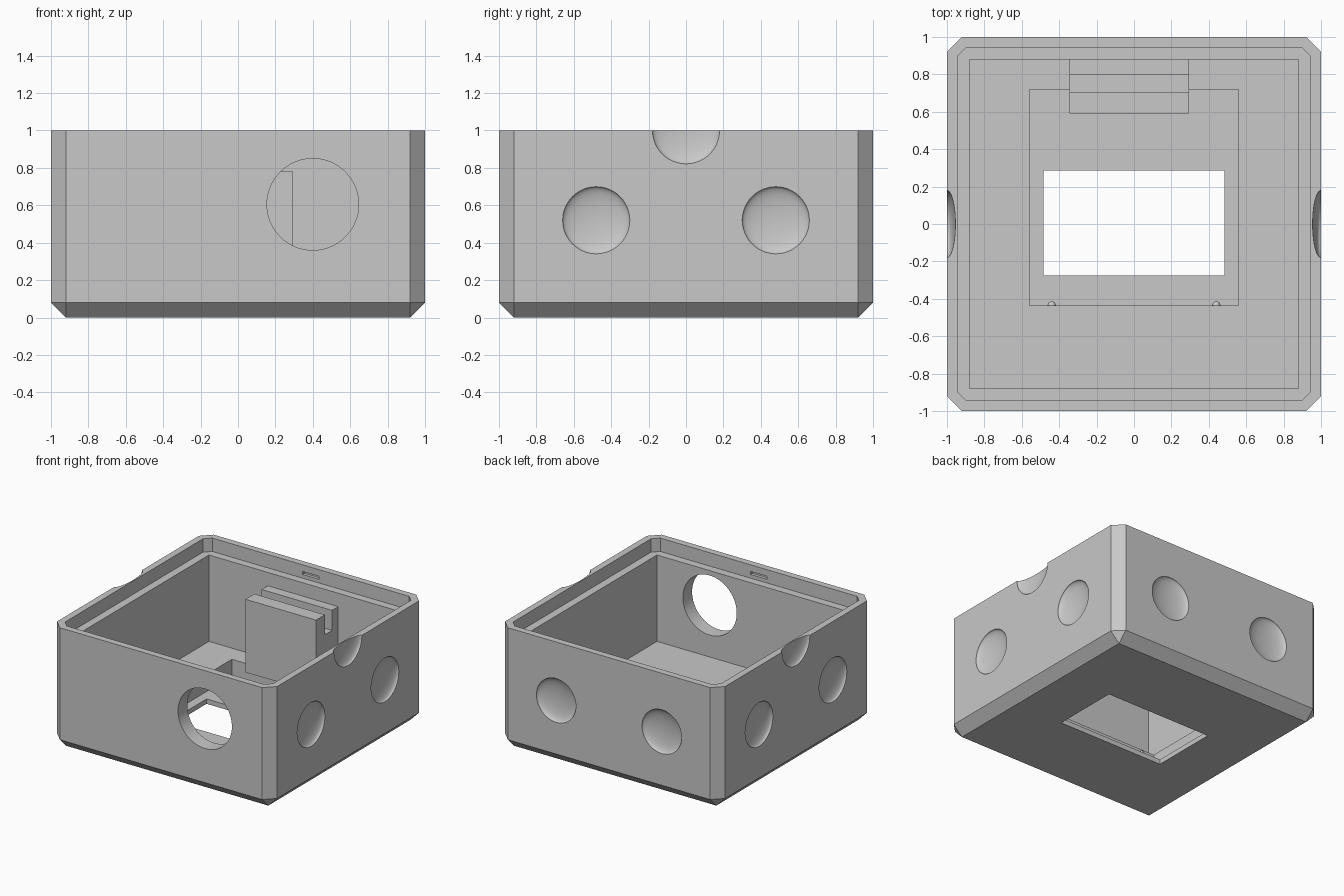
import bpy, bmesh, math
from mathutils import Matrix, Vector

cube = bpy.data.objects.get("Cube")
if cube:
    bpy.data.objects.remove(cube, do_unlink=True)

grey = bpy.data.materials.new("plain grey")
grey.use_nodes = True
grey.diffuse_color = (0.58, 0.58, 0.58, 1)
grey.node_tree.nodes["Principled BSDF"].inputs["Base Color"].default_value = grey.diffuse_color


def make(name, bm):
    bmesh.ops.recalc_face_normals(bm, faces=bm.faces)
    mesh = bpy.data.meshes.new(name)
    bm.to_mesh(mesh)
    bm.free()
    ob = bpy.data.objects.new(name, mesh)
    bpy.context.collection.objects.link(ob)
    return ob


def octagon(half, chamfer, z):
    a, b = half, half - chamfer
    return [(sx * p, sy * q, z) for sx in (-1, 1) for sy in (-1, 1) for p, q in ((a, b), (b, a))]


def hull(name, points):
    bm = bmesh.new()
    for p in points:
        bm.verts.new(p)
    bmesh.ops.convex_hull(bm, input=bm.verts)
    bmesh.ops.dissolve_limit(bm, angle_limit=0.01, verts=bm.verts, edges=bm.edges)
    return make(name, bm)


def box(name, x, y, z):
    return hull(name, [(a, b, c) for a in x for b in y for c in z])


def dimple(centre, normal):
    # Shallow ellipsoid whose pole points along the wall normal
    bm = bmesh.new()
    turn = Vector((0, 0, 1)).rotation_difference(Vector(normal)).to_matrix().to_4x4()
    matrix = Matrix.Translation(centre) @ turn @ Matrix.Diagonal((0.18, 0.18, 0.045, 1))
    bmesh.ops.create_uvsphere(bm, u_segments=48, v_segments=25, radius=1, matrix=matrix)
    return make("dimple_cutter", bm)


def finish(ob):
    ob.data.materials.clear()
    ob.data.materials.append(grey)
    bpy.ops.object.select_all(action="DESELECT")
    ob.select_set(True)
    bpy.context.view_layer.objects.active = ob
    bpy.ops.object.shade_smooth_by_angle(angle=math.radians(30))


# Chamfered outer shell
base = [(x, y, 0) for x in (-0.92, 0.92) for y in (-0.92, 0.92)]
shell = hull("case_shell", base + octagon(1, 0.08, 0.08) + octagon(1, 0.08, 1))

# Main cavity, lid ledge, floor recess and window
FLOOR, PLATE = 0.18, 0.04
cutters = [
    box("cavity_cutter", (-0.88, 0.88), (-0.88, 0.88), (FLOOR, 1.2)),
    hull("ledge_cutter", octagon(0.945, 0.05, 0.89) + octagon(0.945, 0.05, 1.2)),
    box("recess_cutter", (-0.56, 0.56), (-0.435, 0.72), (PLATE, 0.4)),
    box("window_cutter", (-0.485, 0.485), (-0.275, 0.285), (-0.2, 0.4)),
]

# Small catch slots in the front and back rims
for s in (-1, 1):
    cutters.append(box("catch_cutter", (-0.075, 0.075), (s * 0.92, s * 0.97), (0.92, 0.945)))

# Round port in the front wall
bm = bmesh.new()
bmesh.ops.create_cone(bm, cap_ends=True, segments=64, radius1=0.245, radius2=0.245, depth=0.6,
                      matrix=Matrix.Translation((0.4, -1, 0.605)) @ Matrix.Rotation(math.pi / 2, 4, "X"))
cutters.append(make("port_cutter", bm))

# Dimples on the sides and back, with half dimples at the side rims
for s in (-1, 1):
    cutters.append(dimple((s * 0.48, 1, 0.52), (0, 1, 0)))
    cutters.append(dimple((s, 0, 1.001), (s, 0, 0)))
    for y in (-0.48, 0.48):
        cutters.append(dimple((s, y, 0.52), (s, 0, 0)))

for cutter in cutters:
    cutter.hide_render = True
    mod = shell.modifiers.new("cut", "BOOLEAN")
    mod.operation, mod.solver, mod.object = "DIFFERENCE", "EXACT", cutter

# Bake the cuts and discard the cutters
graph = bpy.context.evaluated_depsgraph_get()
carved = bpy.data.meshes.new_from_object(shell.evaluated_get(graph))
shell.modifiers.clear()
shell.data = carved
for cutter in cutters:
    bpy.data.objects.remove(cutter, do_unlink=True)
finish(shell)

# Slotted holder block on the back wall
profile = [(0.59, FLOOR), (0.89, FLOOR), (0.89, 0.78), (0.80, 0.78),
           (0.80, 0.615), (0.705, 0.615), (0.705, 0.78), (0.59, 0.78)]
bm = bmesh.new()
face = bm.faces.new([bm.verts.new((-0.345, y, z)) for y, z in profile])
side = bmesh.ops.extrude_face_region(bm, geom=[face], use_keep_orig=True)
bmesh.ops.translate(bm, vec=(0.64, 0, 0), verts=[g for g in side["geom"] if isinstance(g, bmesh.types.BMVert)])
finish(make("slotted_holder", bm))

# Snap bumps on the recess front wall
for name, x in (("snap_bump_right", -0.44), ("snap_bump_left", 0.44)):
    bm = bmesh.new()
    bmesh.ops.create_uvsphere(bm, u_segments=20, v_segments=12, radius=0.022,
                              matrix=Matrix.Translation((x, -0.435, 0.146)))
    finish(make(name, bm))
